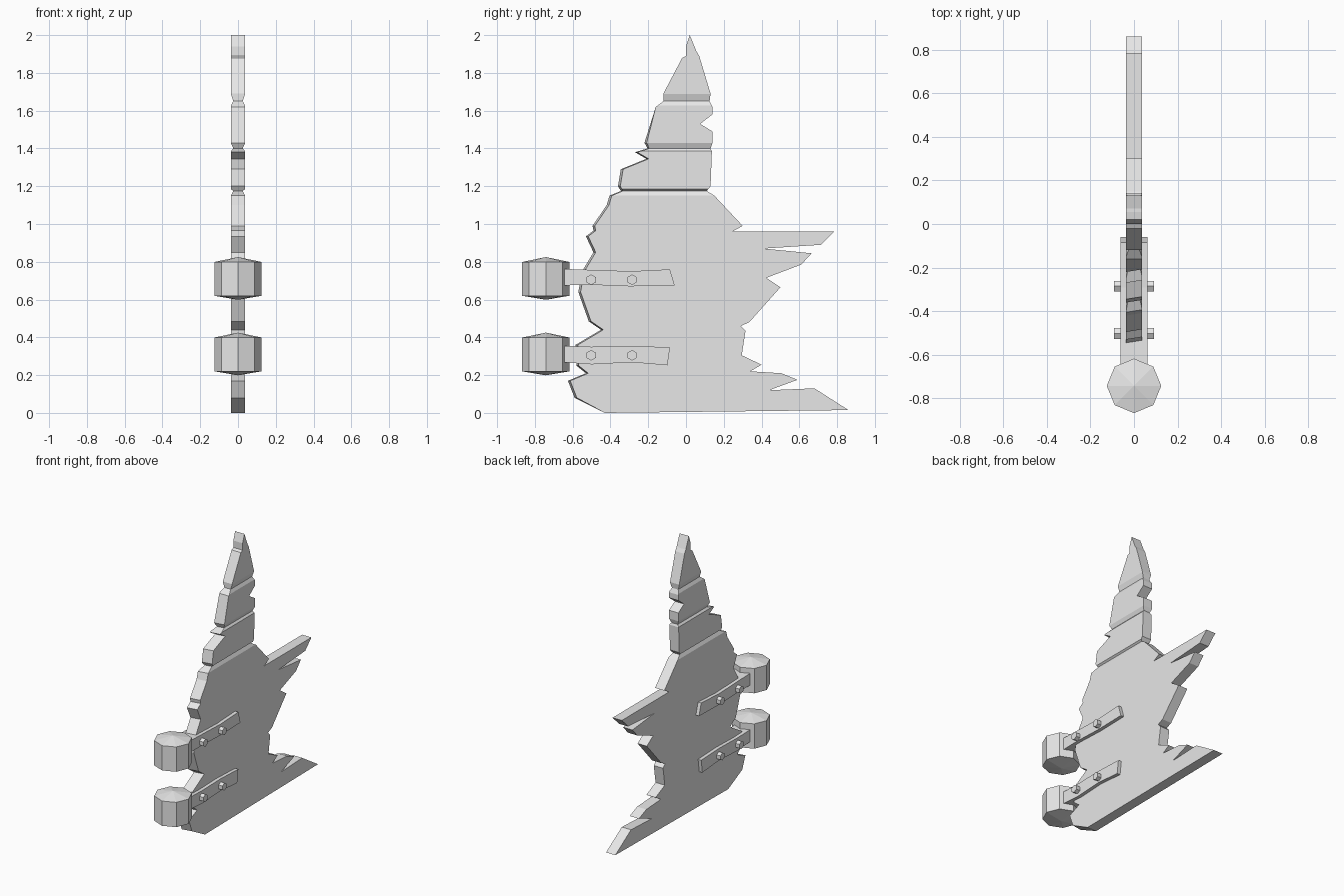
import bpy, bmesh, math
from mathutils import Matrix, Vector

cube = bpy.data.objects.get("Cube")
if cube:
    bpy.data.objects.remove(cube, do_unlink=True)

gray = bpy.data.materials.new("plain gray")
gray.use_nodes = True
gray.diffuse_color = (0.8, 0.8, 0.8, 1)
gray.node_tree.nodes["Principled BSDF"].inputs["Base Color"].default_value = (0.8, 0.8, 0.8, 1)


def finish(bm, name):
    bmesh.ops.recalc_face_normals(bm, faces=bm.faces)
    mesh = bpy.data.meshes.new(name)
    bm.to_mesh(mesh)
    bm.free()
    mesh.materials.append(gray)
    obj = bpy.data.objects.new(name, mesh)
    bpy.context.collection.objects.link(obj)
    return obj


def slab(name, outline, half, shift=lambda y, z: 0):
    """Extrude a (y, z) outline across x; shift skews the left rim along y."""
    bm = bmesh.new()
    right = [bm.verts.new((-half, y, z)) for y, z in outline]
    left = [bm.verts.new((half, y + shift(y, z), z)) for y, z in outline]
    bm.faces.new(right)
    bm.faces.new(left[::-1])
    for i in range(len(outline)):
        j = (i + 1) % len(outline)
        bm.faces.new((right[i], right[j], left[j], left[i]))
    return finish(bm, name)


# Splintered door panel: front edge going up, then back edge going down
front_edge = [(-.43, 0), (-.59, .08), (-.625, .17), (-.53, .21), (-.58, .25), (-.585, .36),
              (-.45, .44), (-.515, .485), (-.57, .64), (-.55, .75), (-.49, .85), (-.53, .935),
              (-.49, .965), (-.495, .99), (-.42, 1.1), (-.405, 1.15), (-.345, 1.175),
              (-.36, 1.2), (-.345, 1.29), (-.21, 1.345), (-.27, 1.38), (-.205, 1.4),
              (-.22, 1.43), (-.16, 1.62), (-.12, 1.65), (-.12, 1.69), (-.02, 1.88),
              (0, 1.89), (0, 1.94), (.02, 2)]
back_edge = [(.055, 1.915), (.07, 1.89), (.13, 1.69), (.125, 1.65), (.14, 1.62), (.14, 1.58),
             (.075, 1.53), (.14, 1.49), (.14, 1.43), (.13, 1.4), (.137, 1.385), (.13, 1.2),
             (.11, 1.175), (.15, 1.15), (.3, .99), (.245, .96), (.785, .96), (.715, .89),
             (.41, .87), (.665, .845), (.61, .785), (.425, .715), (.5, .665), (.335, .48),
             (.29, .46), (.315, .435), (.295, .305), (.4, .255), (.34, .22), (.505, .21),
             (.59, .175), (.44, .12), (.68, .13), (.86, .015)]
HALF = .037
panel = slab("door_panel", front_edge + back_edge, HALF,
             lambda y, z: .012 if y < -.19 and z > .05 else 0)

# Seams between planks, cut as V grooves on both faces
bm = bmesh.new()
for low, deep, high in ((1.625, 1.65, 1.69), (1.385, 1.4, 1.43), (1.15, 1.175, 1.185)):
    for side in (-1, 1):
        section = [(HALF + .001, low), (HALF - .012, deep), (HALF + .001, high)]
        ends = [[bm.verts.new((side * x, y, z)) for x, z in section] for y in (-1, 1)]
        bm.faces.new(ends[0])
        bm.faces.new(ends[1][::-1])
        for i in range(3):
            j = (i + 1) % 3
            bm.faces.new((ends[0][i], ends[0][j], ends[1][j], ends[1][i]))
grooves = finish(bm, "groove_cutter")
grooves.hide_render = True
grooves.hide_set(True)
cut = panel.modifiers.new("grooves", "BOOLEAN")
cut.operation = "DIFFERENCE"
cut.solver = "EXACT"
cut.object = grooves


def knuckle(name, z):
    """Eight-sided hinge barrel with shallow pointed caps."""
    bm = bmesh.new()
    rings = [[bm.verts.new((.125 * math.sin(i * math.pi / 4),
                            -.742 + .125 * math.cos(i * math.pi / 4), z + h))
              for i in range(8)] for h in (-.092, .087)]
    tips = [bm.verts.new((0, -.742, z + h)) for h in (-.113, .113)]
    for i in range(8):
        j = (i + 1) % 8
        bm.faces.new((rings[0][i], rings[0][j], rings[1][j], rings[1][i]))
        for ring, tip in zip(rings, tips):
            bm.faces.new((ring[i], ring[j], tip))
    return finish(bm, name)


def bolt(name, y, z):
    """Hexagonal bolt passing through strap and door."""
    bm = bmesh.new()
    turn = Matrix.Rotation(math.pi / 2, 4, "Y")
    bmesh.ops.create_cone(bm, cap_ends=True, segments=6, radius1=.028, radius2=.028,
                          depth=.184, matrix=Matrix.Translation((0, y, z)) @ turn)
    if max(v.co.z for v in bm.verts) - z < .027:
        bmesh.ops.rotate(bm, verts=bm.verts, cent=Vector((0, y, z)),
                         matrix=Matrix.Rotation(math.pi / 6, 3, "X"))
    return finish(bm, name)


# Hinges: barrel, bent strap and two bolts each
straps = {
    "upper": (.712, [(-.65, .762), (-.5, .757), (-.29, .75), (-.085, .76),
                     (-.06, .675), (-.295, .67), (-.5, .678), (-.65, .675)]),
    "lower": (.312, [(-.65, .355), (-.5, .35), (-.29, .355), (-.085, .347),
                     (-.098, .252), (-.285, .268), (-.5, .257), (-.65, .268)]),
}
for level, (z, outline) in straps.items():
    knuckle(level + "_hinge_barrel", z)
    slab(level + "_hinge_strap", outline, .062)
    for place, y in (("front", -.502), ("back", -.285)):
        bolt(f"{level}_{place}_bolt", y, z - .007)
